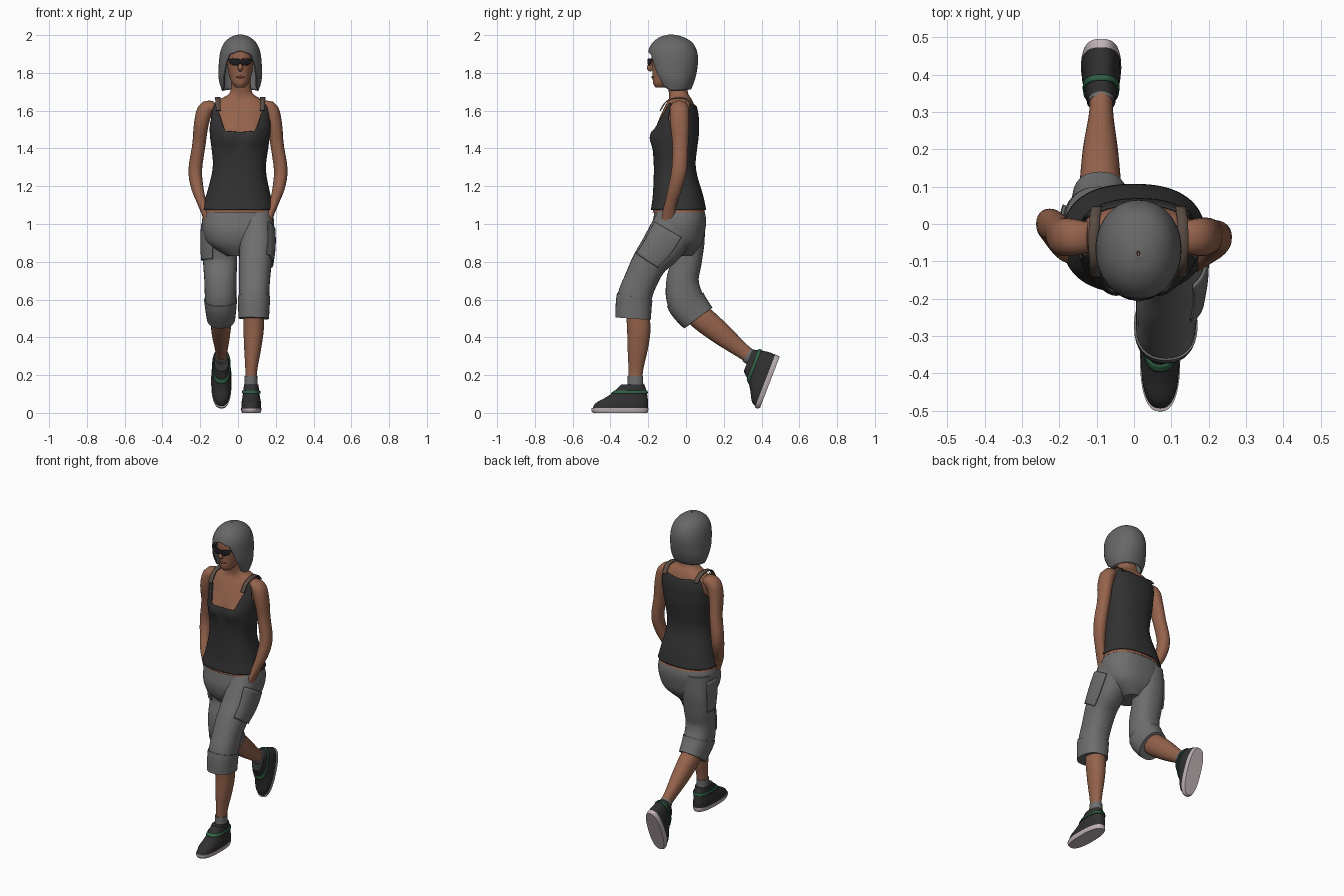
import bpy, bmesh, math
from mathutils import Vector, Matrix

cube = bpy.data.objects.get("Cube")
if cube:
    bpy.data.objects.remove(cube, do_unlink=True)


def material(name, r, g, b):
    m = bpy.data.materials.new(name)
    m.use_nodes = True
    m.diffuse_color = (r, g, b, 1)
    m.node_tree.nodes["Principled BSDF"].inputs["Base Color"].default_value = (r, g, b, 1)
    return m


SKIN = material("brown skin", .30, .125, .072)
SHIRT = material("charcoal cloth", .032, .032, .032)
CLOTH = material("grey cloth", .155, .155, .155)
HAIR = material("grey hair", .135, .135, .135)
SHOE = material("black canvas", .03, .03, .03)
SOLE = material("pale rubber", .52, .44, .46)
LACE = material("green lace", .03, .12, .06)
GLASS = material("dark glass", .012, .012, .014)
LIPS = material("lips", .19, .06, .045)
STRAP = material("sheer strap", .10, .07, .055)


def spline(rows, u):
    """Smooth interpolation through rows, u counted in rows."""
    last = len(rows) - 1
    u = min(max(u, 0), last)
    i = min(int(u), last - 1)
    t = u - i
    a, b, c, d = (rows[min(max(k, 0), last)] for k in range(i - 1, i + 3))
    return [.5 * (2 * q + (r - p) * t + (2 * p - 5 * q + 4 * r - s) * t * t
                  + (3 * q - p - 3 * r + s) * t ** 3) for p, q, r, s in zip(a, b, c, d)]


def keyed(keys, a):
    """Eased value between (angle, value) keys."""
    for (a0, v0), (a1, v1) in zip(keys, keys[1:]):
        if a <= a1:
            t = (a - a0) / (a1 - a0)
            return v0 + (v1 - v0) * t * t * (3 - 2 * t)
    return keys[-1][1]


def oval(theta, n):
    s, c = math.sin(theta), math.cos(theta)
    return math.copysign(abs(s) ** (2 / n), s), math.copysign(abs(c) ** (2 / n), c)


def skin_grid(name, grid, mat, closed=True, caps=True, thick=0):
    """Faces over a grid of points, one list per row."""
    bm = bmesh.new()
    rows = [[bm.verts.new(p) for p in row] for row in grid]
    n = len(rows[0])
    for r0, r1 in zip(rows, rows[1:]):
        for j in range(n if closed else n - 1):
            k = (j + 1) % n
            bm.faces.new((r0[j], r0[k], r1[k], r1[j])).smooth = True
    if caps:
        bm.faces.new(rows[0])
        bm.faces.new(rows[-1])
    bmesh.ops.recalc_face_normals(bm, faces=bm.faces)
    me = bpy.data.meshes.new(name)
    bm.to_mesh(me)
    bm.free()
    me.materials.append(mat)
    ob = bpy.data.objects.new(name, me)
    bpy.context.collection.objects.link(ob)
    if thick:
        mod = ob.modifiers.new("thickness", 'SOLIDIFY')
        mod.thickness = thick
        mod.offset = 0
    return ob


def row_at(table, z):
    lo, hi = 0, len(table) - 1
    for _ in range(24):
        mid = (lo + hi) / 2
        lo, hi = (mid, hi) if spline(table, mid)[0] < z else (lo, mid)
    return lo


def shell(name, table, mat, low, high, grow=0, n=2.3, bust=0, caps=True, thick=0, cols=72, steps=32):
    """Body of stacked ovals; rows are z, centre x, front y, back y, half width."""
    grid = [[] for _ in range(steps + 1)]
    for j in range(cols):
        th = -math.pi + 2 * math.pi * j / cols
        deg = abs(math.degrees(th))
        u0, u1 = (row_at(table, keyed(k, deg) if isinstance(k, list) else k) for k in (low, high))
        for i, row in enumerate(grid):
            z, cx, f, b, rx = spline(table, u0 + (u1 - u0) * i / steps)
            s, c = oval(th, n)
            x = cx + (rx + grow) * s
            y = (f + b) / 2 - ((b - f) / 2 + grow) * c
            if bust and c > 0:
                y -= bust * c * math.exp(-((abs(x - cx) - .07) / .045) ** 2 - ((z - 1.46) / .055) ** 2)
            row.append((x, y, z))
    return skin_grid(name, grid, mat, caps=caps, thick=thick)


def tube(name, pts, mat, arc=None, span=(0, 1), grow=0, n=2.15, cols=32, steps=28):
    """Limb along a path; rows are x, y, z, half width, half depth."""
    last = len(pts) - 1
    grid = []
    for i in range(steps + 1):
        u = last * (span[0] + (span[1] - span[0]) * i / steps)
        x, y, z, a, b = spline(pts, u)
        t = (Vector(spline(pts, u + .02)[:3]) - Vector(spline(pts, u - .02)[:3])).normalized()
        side = Vector((0, 1, 0))
        side = (side - side.dot(t) * t).normalized()
        wide = t.cross(side)
        row = []
        for j in range(cols):
            if arc:
                th = math.radians(arc[0] + (arc[1] - arc[0]) * j / (cols - 1))
            else:
                th = 2 * math.pi * j / cols
            s, c = oval(th, n)
            row.append(Vector((x, y, z)) + wide * s * (a + grow) - side * c * (b + grow))
        grid.append(row)
    return skin_grid(name, grid, mat, closed=not arc, caps=not arc, thick=.008 if arc else 0)


# Torso, neck and tank top
TORSO = [(1.05, 0, -.178, .105, .186), (1.08, 0, -.174, .095, .18), (1.15, .002, -.165, .08, .16),
         (1.25, .005, -.16, .05, .136), (1.32, .008, -.16, .04, .13), (1.4, .01, -.165, .048, .139),
         (1.46, .01, -.168, .056, .147), (1.52, .012, -.155, .058, .152), (1.58, .012, -.132, .055, .155),
         (1.63, .012, -.108, .043, .145), (1.66, .014, -.092, .03, .11), (1.69, .016, -.09, .012, .063),
         (1.74, .016, -.1, .004, .052), (1.8, .014, -.11, 0, .05)]
shell("torso_and_neck", TORSO, SKIN, 1.06, 1.79, n=2.4, bust=.02, steps=48)
NECKLINE = [(0, 1.487), (24, 1.492), (42, 1.59), (49, 1.64), (57, 1.64), (68, 1.55), (90, 1.5),
            (112, 1.54), (128, 1.64), (150, 1.632), (180, 1.622)]
shell("tank_top", TORSO, SHIRT, 1.075, NECKLINE, grow=.008, n=2.4, bust=.02, caps=False,
      thick=.006, cols=120, steps=40)

# Head and face
HEAD = [(1.722, .012, -.16, -.1, .022), (1.745, .012, -.174, -.05, .043), (1.79, .012, -.177, .01, .06),
        (1.83, .012, -.179, .03, .067), (1.88, .012, -.184, .04, .073), (1.93, .012, -.175, .035, .07),
        (1.97, .012, -.14, 0, .045), (1.985, .012, -.1, -.05, .02)]
shell("head", HEAD, SKIN, 1.722, 1.985, n=2.2)
tube("nose", [(.012, -.176, 1.872, .007, .007), (.012, -.188, 1.845, .009, .01),
              (.012, -.195, 1.826, .014, .013), (.012, -.18, 1.812, .008, .008)], SKIN, steps=12, cols=16)
tube("lips", [(-.013, -.17, 1.777, .002, .003), (.012, -.177, 1.778, .007, .006),
              (.037, -.17, 1.777, .002, .003)], LIPS, steps=12, cols=12)

# Bob haircut with a face opening
BOB = [(1.695, .012, -.135, .015, .088), (1.75, .012, -.16, .038, .107), (1.8, .012, -.185, .052, .111),
       (1.87, .012, -.197, .06, .108), (1.92, .012, -.194, .052, .099), (1.96, .012, -.172, .028, .079),
       (1.988, .012, -.132, -.02, .045), (2.0, .012, -.085, -.075, .004)]
FRINGE = [(0, 1.915), (28, 1.9), (38, 1.86), (47, 1.79), (55, 1.725), (80, 1.705), (180, 1.715)]
shell("hair", BOB, HAIR, FRINGE, 2.0, n=2.15, caps=False, thick=.008, cols=96)

# Arms with the hands in the pockets, and sunglasses and straps on each side
for side, label, back in ((1, "left", 0), (-1, "right", .035)):
    arm = [(.12, -.035, 1.62, .028, .04), (.17, -.035, 1.607, .042, .05), (.194, -.033, 1.53, .039, .05),
           (.207, -.03 + back / 2, 1.42, .035, .042), (.226, -.035 + back, 1.29, .036, .041),
           (.217, -.055 + back, 1.2, .033, .037), (.194, -.078 + back / 2, 1.12, .025, .031),
           (.172, -.09 + back / 2, 1.06, .022, .034), (.155, -.1 + back / 2, 1.0, .018, .03)]
    lens = [(.008, -.2, 1.864, .004, .003), (.014, -.2, 1.862, .011, .004), (.034, -.199, 1.858, .019, .004),
            (.058, -.188, 1.861, .016, .004), (.07, -.172, 1.868, .007, .003), (.086, -.11, 1.87, .005, .003)]
    strap = [(.128, -.137, 1.6, .013, .004), (.13, -.104, 1.648, .013, .004), (.132, -.05, 1.667, .014, .004),
             (.13, .005, 1.66, .014, .004), (.124, .045, 1.62, .014, .004)]
    flip = lambda rows, cx: [(cx + side * (r[0] - cx), *r[1:]) for r in rows]
    tube(label + "_arm", flip(arm, 0), SKIN)
    tube(label + "_lens", flip(lens, .012), GLASS, cols=16)
    # the strap runs along y, so it is swept as a flat ribbon
    grid = []
    for i in range(17):
        x, y, z, w, _ = spline(flip(strap, .012), i / 4)
        grid.append([(x + w * k, y, z) for k in (-1, 0, 1)])
    skin_grid(label + "_strap", grid, STRAP, closed=False, caps=False, thick=.007)

# Cropped trousers with pockets and cuffs
HIPS = [(.83, 0, -.12, .03, .06), (.89, 0, -.165, .08, .155), (.96, 0, -.182, .1, .186),
        (1.03, 0, -.173, .106, .189), (1.1, 0, -.16, .085, .172)]
shell("trouser_hips", HIPS, CLOTH, .83, 1.1, n=2.4, steps=20)
FRONT_LEG = [(.1, -.03, 1.04, .085, .118), (.099, -.112, .9, .091, .113), (.092, -.19, .8, .087, .094),
             (.087, -.24, .7, .082, .088), (.085, -.272, .61, .08, .091), (.083, -.28, .5, .076, .089)]
REAR_LEG = [(-.095, 0, 1.03, .09, .1), (-.096, .003, .9, .093, .095), (-.095, .003, .8, .09, .08),
            (-.093, -.018, .7, .085, .086), (-.092, -.002, .595, .082, .098), (-.09, .065, .502, .07, .088)]
for label, leg, pocket, span in (("left", FRONT_LEG, (35, 115), (.12, .4)),
                                 ("right", REAR_LEG, (-115, -20), (.06, .38))):
    tube(label + "_trouser_leg", leg, CLOTH, n=2.3)
    tube(label + "_trouser_cuff", leg, CLOTH, span=(.79, 1), grow=.005, n=2.3, steps=10)
    tube(label + "_pocket", leg, CLOTH, arc=pocket, span=span, grow=.006, n=2.3, steps=12)

# Calves and socks
tube("left_calf", [(.083, -.26, .56, .055, .06), (.083, -.25, .45, .054, .062), (.078, -.255, .35, .046, .055),
                   (.07, -.266, .22, .031, .038), (.068, -.266, .12, .03, .036)], SKIN)
tube("left_sock", [(.068, -.268, .195, .034, .041), (.068, -.268, .08, .036, .043)], CLOTH, steps=6)
tube("right_calf", [(-.09, .02, .55, .05, .055), (-.09, .085, .5, .056, .066), (-.09, .19, .415, .048, .058),
                    (-.088, .29, .335, .033, .042), (-.088, .36, .285, .03, .036)], SKIN)
tube("right_sock", [(-.088, .322, .308, .034, .041), (-.088, .41, .245, .036, .043)], CLOTH, steps=6)

# Shoes, built heel at the origin with the toe toward the front
UPPER = [(.015, 0, -.297, -.002, .051), (.05, 0, -.28, 0, .052), (.08, 0, -.228, -.003, .047),
         (.11, 0, -.183, -.008, .043), (.15, 0, -.143, -.02, .038)]
WELT = [(0, 0, -.292, -.004, .049), (.012, 0, -.301, 0, .053), (.026, 0, -.301, 0, .054)]
for label, place in (("left", Matrix.Translation((.07, -.2, 0))),
                     ("right", Matrix.Translation((-.088, .497, .3)) @ Matrix.Rotation(math.radians(69), 4, 'X'))):
    parts = [shell(label + "_shoe_upper", UPPER, SHOE, .015, .15, n=2.5, steps=16, cols=48),
             shell(label + "_shoe_sole", WELT, SOLE, 0, .026, n=2.5, steps=6, cols=48),
             shell(label + "_shoe_lace", UPPER, LACE, .103, .118, grow=.003, n=2.5, caps=False,
                   thick=.005, steps=3, cols=48)]
    for part in parts:
        part.matrix_world = place
